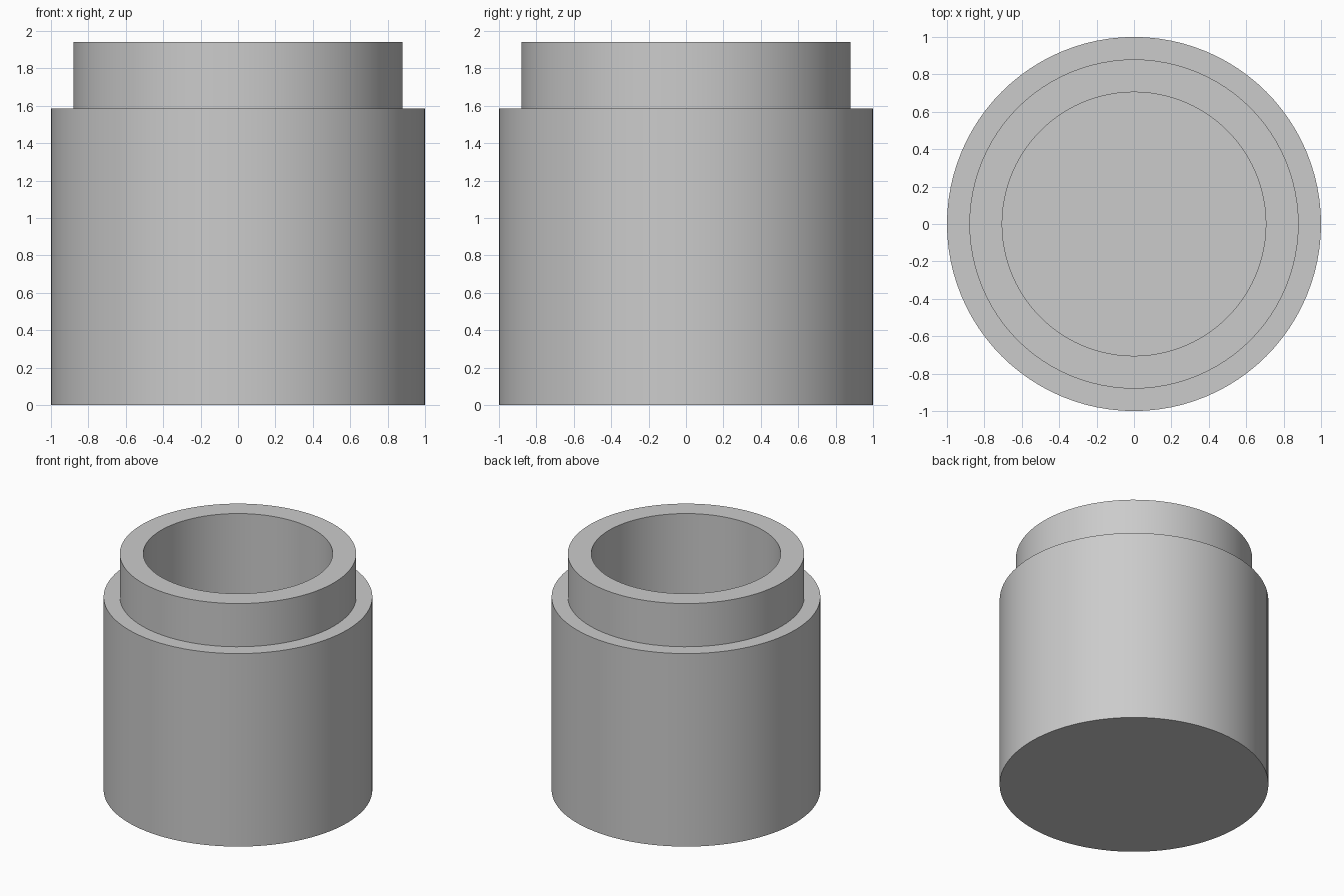
import bpy
import bmesh
import math
from mathutils import Vector

cube = bpy.data.objects.get("Cube")
if cube:
    bpy.data.objects.remove(cube, do_unlink=True)

SEGMENTS = 96
BODY_R, NECK_R, BORE_R = 1.0, 0.88, 0.705
SHOULDER_Z, RIM_Z, FLOOR_Z = 1.585, 1.94, 0.18

# Single matte grey
grey = bpy.data.materials.new("plain_grey")
grey.use_nodes = True
colour = (0.6, 0.6, 0.6, 1.0)
grey.diffuse_color = colour
grey.node_tree.nodes["Principled BSDF"].inputs["Base Color"].default_value = colour


def lathe(name, profile, material):
    """Revolve a (radius, height) profile around the z axis."""
    bm = bmesh.new()
    verts = [bm.verts.new((r, 0, z)) for r, z in profile]
    edges = [bm.edges.new(pair) for pair in zip(verts, verts[1:])]
    bmesh.ops.spin(bm, geom=verts + edges, cent=Vector(), axis=Vector((0, 0, 1)),
                   angle=math.tau, steps=SEGMENTS, use_merge=False)
    bmesh.ops.remove_doubles(bm, verts=bm.verts[:], dist=0.0005)
    bmesh.ops.recalc_face_normals(bm, faces=bm.faces[:])
    mesh = bpy.data.meshes.new(name)
    bm.to_mesh(mesh)
    bm.free()
    mesh.materials.append(material)
    obj = bpy.data.objects.new(name, mesh)
    bpy.context.collection.objects.link(obj)
    bpy.ops.object.select_all(action="DESELECT")
    obj.select_set(True)
    bpy.context.view_layer.objects.active = obj
    bpy.ops.object.shade_smooth_by_angle(angle=math.radians(30))
    return obj


# Round container: wide body, stepped neck, straight bore with a flat floor
lathe("stepped_container", [
    (0, 0), (BODY_R, 0), (BODY_R, SHOULDER_Z),
    (NECK_R, SHOULDER_Z), (NECK_R, RIM_Z),
    (BORE_R, RIM_Z), (BORE_R, FLOOR_Z), (0, FLOOR_Z),
], grey)
